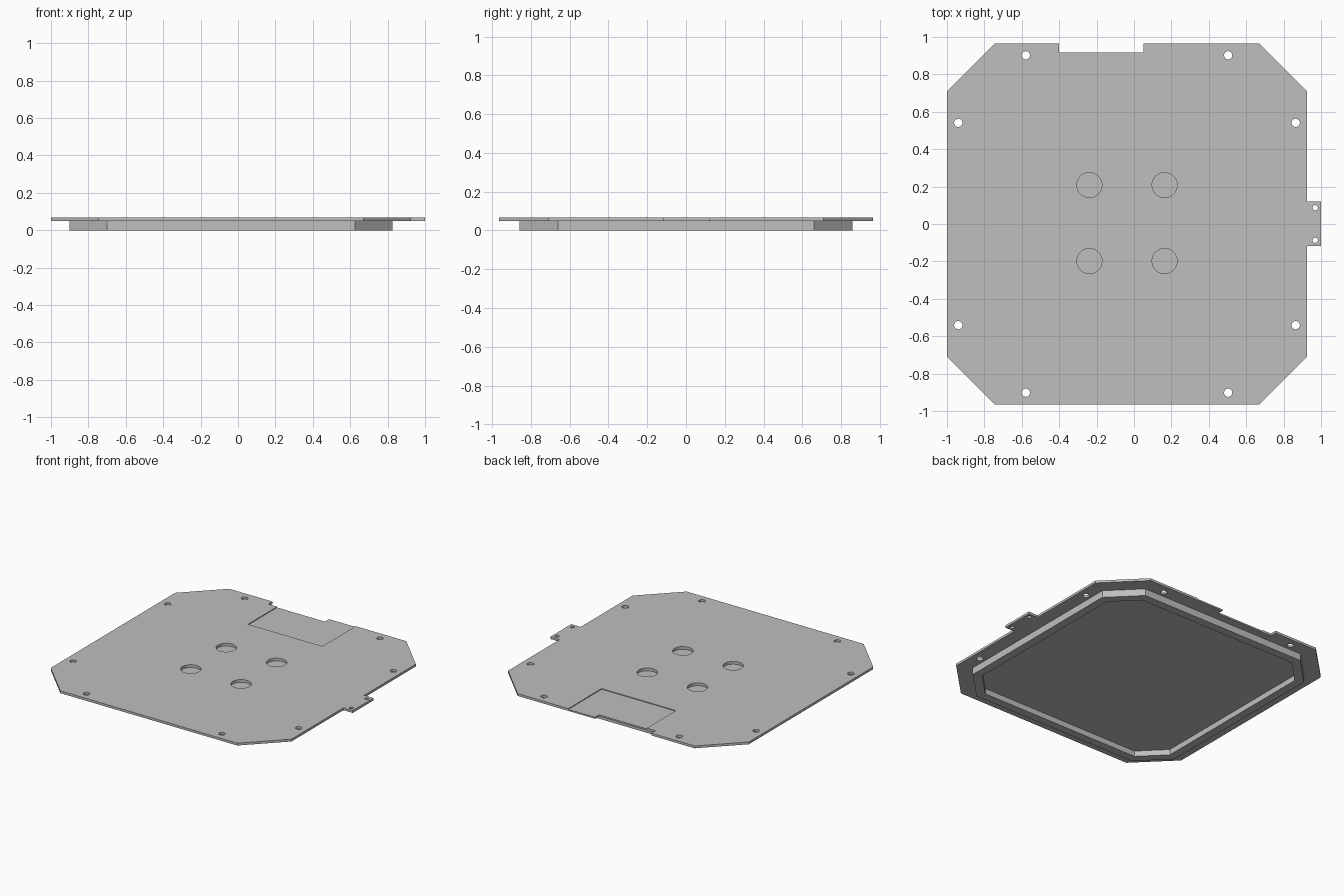
import bpy, bmesh, math

cube = bpy.data.objects.get("Cube")
if cube:
    bpy.data.objects.remove(cube, do_unlink=True)

grey = bpy.data.materials.new("plain_grey")
grey.use_nodes = True
colour = (0.52, 0.52, 0.52, 1)
grey.diffuse_color = colour
grey.node_tree.nodes["Principled BSDF"].inputs["Base Color"].default_value = colour

TOP, FLANGE, FLOOR = 0.067, 0.05, 0.04
CENTRE = -0.0375


def prism(name, outlines, z0, z1):
    """Extrude one or more closed outlines between two heights."""
    bm = bmesh.new()
    for outline in outlines:
        face = bm.faces.new([bm.verts.new((x, y, z0)) for x, y in outline])
        new = bmesh.ops.extrude_face_region(bm, geom=[face])["geom"]
        for v in new:
            if isinstance(v, bmesh.types.BMVert):
                v.co.z = z1
    bmesh.ops.recalc_face_normals(bm, faces=bm.faces)
    mesh = bpy.data.meshes.new(name)
    bm.to_mesh(mesh)
    bm.free()
    mesh.materials.append(grey)
    obj = bpy.data.objects.new(name, mesh)
    bpy.context.collection.objects.link(obj)
    return obj


def octagon(hx, hy, c):
    pts = [(hx, hy - c), (hx - c, hy), (c - hx, hy), (-hx, hy - c),
           (-hx, c - hy), (c - hx, -hy), (hx - c, -hy), (hx, c - hy)]
    return [(x + CENTRE, y) for x, y in pts]


def rect(x0, x1, y0, y1):
    return [(x0, y0), (x1, y0), (x1, y1), (x0, y1)]


def circle(cx, cy, r, n=32):
    return [(cx + r * math.cos(math.tau * i / n), cy + r * math.sin(math.tau * i / n))
            for i in range(n)]


def combine(obj, other, operation):
    """Bake a boolean into obj and remove the helper."""
    other.hide_render = True
    mod = obj.modifiers.new("cut", 'BOOLEAN')
    mod.operation = operation
    mod.solver = 'EXACT'
    mod.object = other
    graph = bpy.context.evaluated_depsgraph_get()
    mesh = bpy.data.meshes.new_from_object(obj.evaluated_get(graph))
    obj.modifiers.clear()
    obj.data = mesh
    bpy.data.objects.remove(other, do_unlink=True)


# Flange plate with the side tab in its outline
plate_outline = octagon(0.9625, 0.965, 0.255)
plate_outline += [(0.925, -0.118), (1.0, -0.118), (1.0, 0.12), (0.925, 0.12)]
cover = prism("cover_plate", [plate_outline], FLANGE, TOP)

# Raised rim underneath, hollowed out to a thin floor
combine(cover, prism("rim", [octagon(0.8625, 0.86, 0.2)], 0, FLANGE + 0.008), 'UNION')
combine(cover, prism("underside_hollow", [octagon(0.8025, 0.8, 0.165)], -0.1, FLOOR),
        'DIFFERENCE')

# Edge notch and the shallow rectangular recess behind it
combine(cover, prism("edge_notch", [rect(-0.4, 0.052, 0.918, 1.1)], -0.1, 0.2), 'DIFFERENCE')
combine(cover, prism("shallow_recess", [rect(-0.33, 0.265, 0.585, 1.1)], TOP - 0.006, 0.2),
        'DIFFERENCE')

# Four blind round pockets in the middle
pockets = [circle(CENTRE + sx * 0.201, 0.005 + sy * 0.203, 0.067, 48)
           for sx in (-1, 1) for sy in (-1, 1)]
combine(cover, prism("round_pockets", pockets, TOP - 0.02, 0.2), 'DIFFERENCE')

# Screw holes around the flange and in the tab
holes = []
for sy in (-1, 1):
    for sx in (-1, 1):
        holes.append(circle(CENTRE + sx * 0.541, sy * 0.902, 0.022))
        holes.append(circle(CENTRE + sx * 0.902, sy * 0.541, 0.022))
    holes.append(circle(0.969, sy * 0.087, 0.014))
combine(cover, prism("screw_holes", holes, -0.1, 0.2), 'DIFFERENCE')

# Flat faces, smooth hole walls
bpy.ops.object.select_all(action='DESELECT')
bpy.context.view_layer.objects.active = cover
cover.select_set(True)
bpy.ops.object.shade_smooth_by_angle(angle=math.radians(30))
